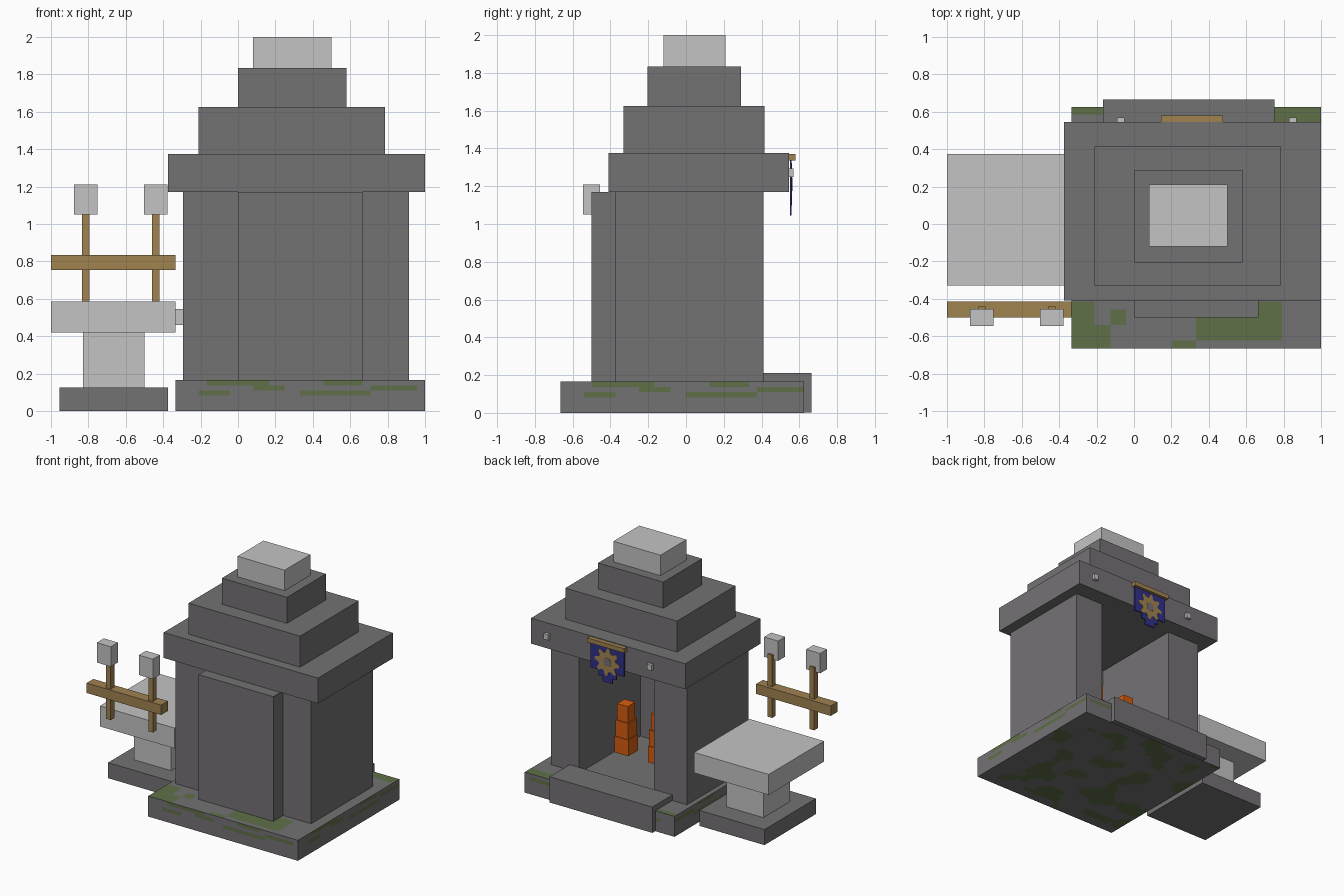
import bpy, bmesh, math
from mathutils import Vector, noise

old = bpy.data.objects.get("Cube")
if old:
    bpy.data.objects.remove(old, do_unlink=True)


def material(name, r, g, b):
    m = bpy.data.materials.new(name)
    m.use_nodes = True
    m.diffuse_color = (r, g, b, 1)
    m.node_tree.nodes["Principled BSDF"].inputs["Base Color"].default_value = (r, g, b, 1)
    return m


STONE = material("dark_stone", .175, .168, .175)
PALE = material("pale_stone", .55, .55, .55)
WOOD = material("wood", .35, .225, .08)
MOSS = material("moss", .114, .162, .065)
FLAME = material("flame_orange", .68, .11, .005)
CLOTH = material("banner_blue", .03, .03, .25)


def finish(name, bm, *mats):
    mesh = bpy.data.meshes.new(name)
    bm.to_mesh(mesh)
    bm.free()
    for m in mats:
        mesh.materials.append(m)
    ob = bpy.data.objects.new(name, mesh)
    bpy.context.collection.objects.link(ob)
    return ob


def box_mesh(x, y, z):
    bm = bmesh.new()
    bmesh.ops.create_cube(bm, size=1)
    for v in bm.verts:
        v.co = [r[0] if c < 0 else r[1] for c, r in zip(v.co, (x, y, z))]
    return bm


def box(name, mat, x, y, z):
    return finish(name, box_mesh(x, y, z), mat)


def plate(name, mat, points, y0, y1):
    """Extrude an (x, z) outline along y."""
    bm = bmesh.new()
    face = bm.faces.new([bm.verts.new((x, y0, z)) for x, z in points])
    new = bmesh.ops.extrude_face_region(bm, geom=[face])["geom"]
    moved = [v for v in new if isinstance(v, bmesh.types.BMVert)]
    bmesh.ops.translate(bm, verts=moved, vec=(0, y1 - y0, 0))
    bmesh.ops.recalc_face_normals(bm, faces=bm.faces)
    return finish(name, bm, mat)


# Mossy base: slab cut into a grid, with moss chosen per cell
TOP_MOSS = [(-.34, -.2, -.56, -.41), (-.34, -.11, -.67, -.53), (-.11, -.03, -.53, -.45),
            (.34, .78, -.63, -.49), (.66, .78, -.5, -.41), (.2, .34, -.67, -.62),
            (-.34, -.16, .58, .63), (.75, 1, .56, .63)]
SIDE_MOSS = [(-.16, .17, .14, .17), (-.2, -.05, .08, .11), (.08, .25, .1, .13),
             (.34, .7, .08, .115), (.45, .68, .14, .17), (.72, .95, .11, .14)]


def inside(u, v, rects):
    return any(a < u < b and c < v < d for a, b, c, d in rects)


def mossy(face):
    c, n = face.calc_center_median(), face.normal
    if n.z > .5:
        return inside(c.x, c.y, TOP_MOSS)
    if n.z < -.5:
        return noise.noise(Vector((c.x * 5, c.y * 5, 3))) > .12
    u = c.x if abs(n.y) > .5 else c.y + .33
    return inside(u, c.z, SIDE_MOSS)


bm = box_mesh((-.335, 1), (-.665, .625), (0, .165))
for axis, start, step, count in ((0, -.335, .0417, 32), (1, -.665, .0416, 31), (2, 0, .0275, 6)):
    normal = Vector([float(i == axis) for i in range(3)])
    for k in range(1, count):
        bmesh.ops.bisect_plane(bm, geom=bm.verts[:] + bm.edges[:] + bm.faces[:],
                               plane_co=normal * (start + step * k), plane_no=normal)
bm.normal_update()
for f in bm.faces:
    f.material_index = int(mossy(f))
finish("mossy_base", bm, STONE, MOSS)
box("entrance_step", STONE, (-.165, .75), (.41, .665), (.002, .21))

# Shrine walls, open at the back
box("right_wall", STONE, (-.295, 0), (-.375, .41), (.165, 1.17))
box("left_wall", STONE, (.665, .915), (-.375, .41), (.165, 1.17))
box("front_wall", STONE, (0, .665), (-.5, -.37), (.165, 1.17))

# Stepped roof
box("roof_slab", STONE, (-.375, 1), (-.41, .545), (1.17, 1.375))
box("roof_tier_lower", STONE, (-.21, .785), (-.33, .415), (1.375, 1.625))
box("roof_tier_upper", STONE, (0, .58), (-.205, .29), (1.625, 1.835))
box("roof_cap", PALE, (.08, .5), (-.12, .21), (1.835, 2))

# Two stacked flames inside
for side, cx in (("left", .47), ("right", .17)):
    for i, w in enumerate((.062, .056, .047)):
        z = .27 + .13 * i
        box(f"{side}_flame_{i + 1}", FLAME, (cx - w, cx + w), (.09 - w, .09 + w), (z, z + .13))

# Stone table beside the shrine
box("table_foot", STONE, (-.955, -.375), (-.29, .365), (0, .125))
box("table_column", PALE, (-.83, -.5), (-.14, .2), (.125, .42))
box("table_top", PALE, (-1, -.335), (-.33, .375), (.42, .585))
box("table_bracket", PALE, (-.335, -.295), (-.1, .14), (.46, .545))

# Rail with two lantern posts
box("rail_beam", WOOD, (-1, -.335), (-.5, -.415), (.755, .835))
for side, cx in (("outer", -.815), ("inner", -.44)):
    box(f"{side}_post", WOOD, (cx - .02, cx + .02), (-.485, -.44), (.585, 1.09))
    box(f"{side}_lantern", PALE, (cx - .0625, cx + .0625), (-.545, -.455), (1.05, 1.21))

# Banner with a gear emblem, and a stud on each side
box("banner_rod", WOOD, (.145, .475), (.545, .58), (1.335, 1.37))
half = [(.15, 1.335), (.15, 1.13), (.08, 1.13), (.08, 1.085), (.045, 1.085), (.045, 1.045)]
outline = [(.31 + x, z) for x, z in half] + [(.31 - x, z) for x, z in reversed(half)]
plate("banner_cloth", CLOTH, outline, .55, .558)
gear = []
for i in range(32):
    r = .112 if i % 4 < 2 else .078
    a = math.tau * i / 32
    gear.append((.31 + r * math.cos(a), 1.21 + r * math.sin(a)))
plate("banner_gear", WOOD, gear, .558, .562)
hub = [(.31 + .035 * math.cos(math.tau * i / 8), 1.21 + .035 * math.sin(math.tau * i / 8)) for i in range(8)]
plate("gear_hub", STONE, hub, .562, .564)
for i, cx in enumerate((-.07, .85)):
    box(("right_stud", "left_stud")[i], PALE, (cx - .02, cx + .02), (.545, .57), (1.25, 1.295))
